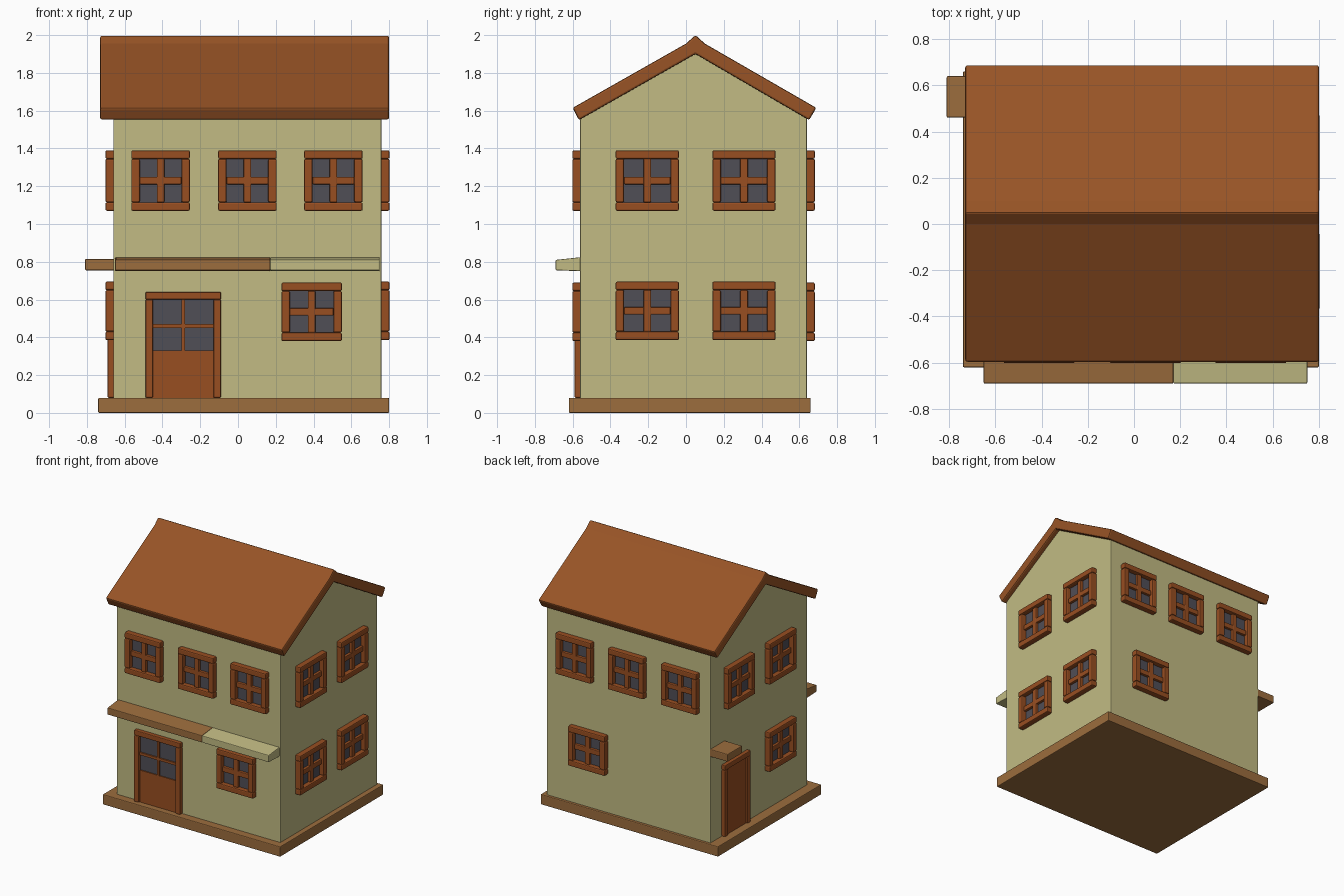
import bpy, bmesh, math
from mathutils import Matrix, Vector

if "Cube" in bpy.data.objects:
    bpy.data.objects.remove(bpy.data.objects["Cube"])


def material(name, rgb):
    lin = [(c / 255 / 12.92) if c < 11 else ((c / 255 + 0.055) / 1.055) ** 2.4 for c in rgb]
    m = bpy.data.materials.new(name)
    m.diffuse_color = (*lin, 1)
    m.use_nodes = True
    m.node_tree.nodes["Principled BSDF"].inputs["Base Color"].default_value = m.diffuse_color
    return m


CREAM = material("cream_wall", (194, 187, 131))
ROOF = material("roof_brown", (152, 84, 38))
WOOD = material("window_wood", (152, 78, 33))
TAN = material("tan_timber", (156, 109, 61))
GLASS = material("dark_glass", (80, 78, 86))


def finish(name, bm, mat, bevel=0.0, matrix=None):
    bmesh.ops.recalc_face_normals(bm, faces=bm.faces)
    me = bpy.data.meshes.new(name)
    bm.to_mesh(me)
    bm.free()
    me.materials.append(mat)
    ob = bpy.data.objects.new(name, me)
    bpy.context.collection.objects.link(ob)
    if matrix is not None:
        ob.matrix_world = matrix
    if bevel:
        b = ob.modifiers.new("soft_edges", 'BEVEL')
        b.width, b.segments = bevel, 2
    return ob


def add_box(bm, x0, x1, y0, y1, z0, z1):
    mat = Matrix.Translation(((x0 + x1) / 2, (y0 + y1) / 2, (z0 + z1) / 2)) \
        @ Matrix.Diagonal((x1 - x0, y1 - y0, z1 - z0, 1))
    bmesh.ops.create_cube(bm, size=1, matrix=mat)


def boxes(name, mat, items, bevel=0.0, matrix=None):
    bm = bmesh.new()
    for it in items:
        add_box(bm, *it)
    return finish(name, bm, mat, bevel, matrix)


def prism(name, mat, profile, x0, x1, bevel=0.0):
    # (y, z) outline swept along x
    bm = bmesh.new()
    face = bm.faces.new([bm.verts.new((x0, y, z)) for y, z in profile])
    ext = bmesh.ops.extrude_face_region(bm, geom=[face])
    bmesh.ops.translate(bm, vec=(x1 - x0, 0, 0),
                        verts=[v for v in ext["geom"] if isinstance(v, bmesh.types.BMVert)])
    return finish(name, bm, mat, bevel)


# Each wall: angle that turns the -y side outward, and where the wall plane lies
WALLS = {"front": (0, -0.56), "right": (90, 0.76), "back": (180, 0.64), "left": (-90, -0.66)}


def on_wall(wall, along, z):
    angle, plane = WALLS[wall]
    pos = (along, plane, z) if wall in ("front", "back") else (plane, along, z)
    return Matrix.Translation(pos) @ Matrix.Rotation(math.radians(angle), 4, 'Z')


def window(name, wall, along, z, w=0.32, h=0.32):
    a, b, f, m = w / 2, h / 2, 0.045, 0.02
    place = on_wall(wall, along, z)
    boxes(name + "_frame", WOOD, [
        (-a, a, -0.042, 0.01, b - f, b), (-a, a, -0.042, 0.01, -b, -b + f),
        (-a, -a + f, -0.042, 0.01, -b + f, b - f), (a - f, a, -0.042, 0.01, -b + f, b - f)],
        0.008, place)
    boxes(name + "_bars", WOOD, [
        (-m, m, -0.028, 0.005, -b + f, b - f), (-a + f, a - f, -0.026, 0.005, -m, m)],
        0.005, place)
    boxes(name + "_glass", GLASS, [(-a + 0.02, a - 0.02, -0.006, 0.002, -b + 0.02, b - 0.02)],
          0, place)


def door(name, wall, along, w, glazed):
    a, h, f = w / 2, 0.56, 0.04
    place = on_wall(wall, along, 0.08)
    boxes(name + "_frame", WOOD, [
        (-a, a, -0.03, 0.01, h - f, h),
        (-a, -a + f, -0.03, 0.01, 0, h - f), (a - f, a, -0.03, 0.01, 0, h - f)], 0.006, place)
    top = 0.25 if glazed else h - 0.02
    boxes(name + "_panel", WOOD, [(-a + 0.02, a - 0.02, -0.014, 0.005, 0, top)], 0, place)
    if glazed:
        boxes(name + "_glass", GLASS, [(-a + 0.02, a - 0.02, -0.006, 0.002, top, h - 0.02)],
              0, place)
        boxes(name + "_bars", WOOD, [
            (-0.01, 0.01, -0.018, 0.004, top, h - f),
            (-a + f, a - f, -0.017, 0.004, 0.37, 0.39)], 0, place)


# Base slab, walls with gables, and roof
boxes("base_slab", TAN, [(-0.74, 0.80, -0.62, 0.66, 0, 0.08)], 0.006)
prism("house_walls", CREAM,
      [(-0.56, 0.07), (0.64, 0.07), (0.64, 1.575), (0.05, 1.92), (-0.56, 1.575)], -0.66, 0.76, 0.006)
prism("roof", ROOF,
      [(-0.60, 1.615), (0.0, 1.955), (0.05, 2.0), (0.10, 1.955), (0.69, 1.615),
       (0.652, 1.55), (0.05, 1.90), (-0.567, 1.55)], -0.73, 0.80, 0.01)

# Front ledge in two colours, and the small side canopy
for part, mat, x0, x1 in (("timber", TAN, -0.65, 0.17), ("cream", CREAM, 0.17, 0.75)):
    prism("front_ledge_" + part, mat,
          [(-0.69, 0.755), (-0.69, 0.81), (-0.55, 0.825), (-0.55, 0.75)], x0, x1, 0.005)
boxes("side_canopy", TAN, [(-0.81, -0.65, 0.46, 0.64, 0.755, 0.815)], 0.006)

# Doors
door("front_door", "front", -0.29, 0.40, True)
door("side_door", "left", 0.34, 0.32, False)

# Windows: three above and one below on front and back
for wall in ("front", "back"):
    for i, x in enumerate((-0.41, 0.05, 0.505)):
        window(f"{wall}_upper_window_{i + 1}", wall, x, 1.23, 0.31)
    window(f"{wall}_lower_window", wall, 0.39, 0.535, 0.32, 0.31)

# Two columns on the sides; the side door replaces one lower left window
for wall in ("left", "right"):
    for col, y in (("front", -0.205), ("back", 0.307)):
        window(f"{wall}_upper_window_{col}", wall, y, 1.23, 0.335)
        if (wall, col) != ("left", "back"):
            window(f"{wall}_lower_window_{col}", wall, y, 0.54, 0.335, 0.31)
